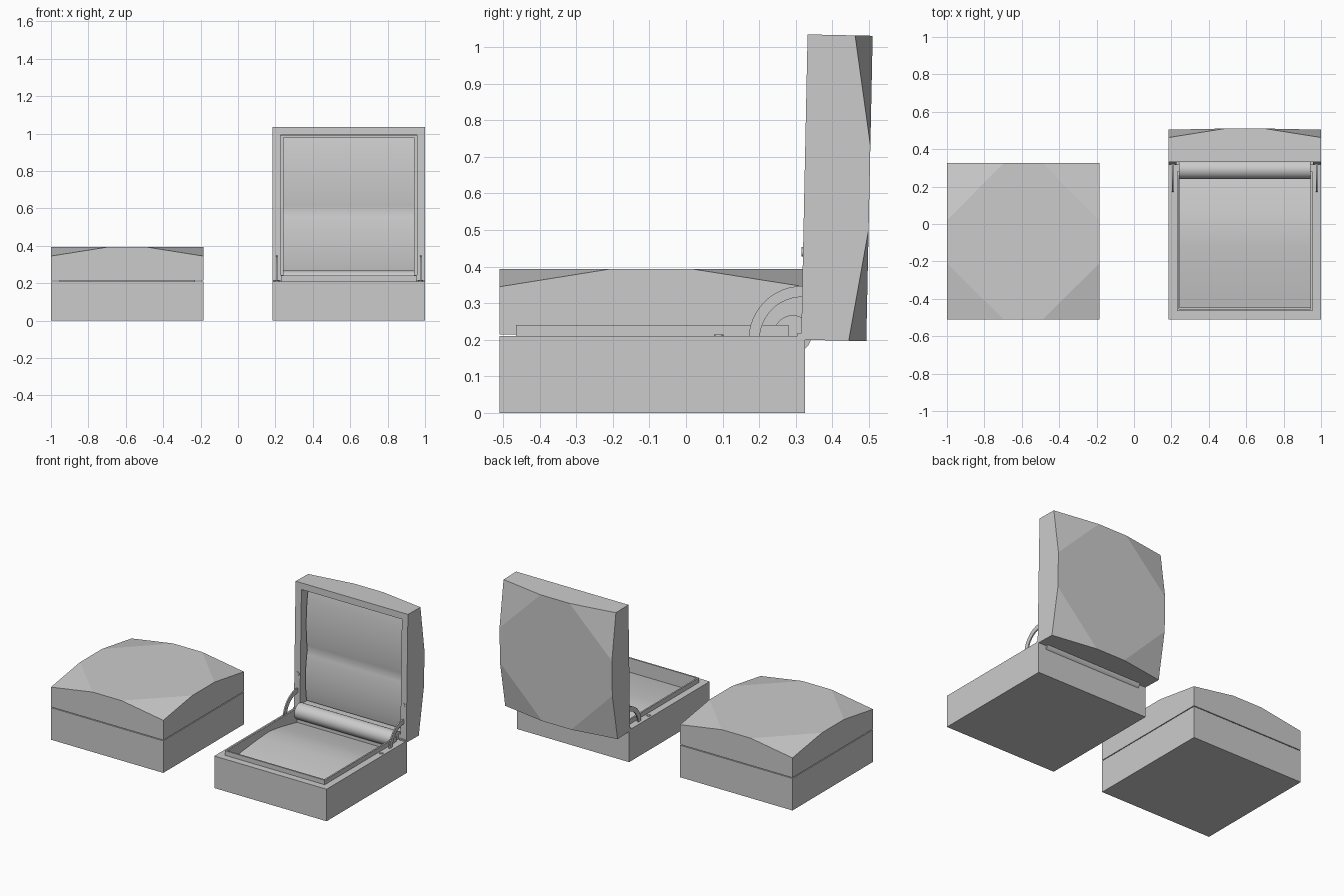
import bpy, bmesh, math
from mathutils import Vector, Matrix

if "Cube" in bpy.data.objects:
    bpy.data.objects.remove(bpy.data.objects["Cube"])

HALF = 0.4075            # half width of a box
FRONT, BACK = -0.51, 0.325
DEPTH = BACK - FRONT


def finish(bm, name, matrix=Matrix(), smooth=False):
    bmesh.ops.recalc_face_normals(bm, faces=bm.faces)
    mesh = bpy.data.meshes.new(name)
    bm.to_mesh(mesh)
    bm.free()
    ob = bpy.data.objects.new(name, mesh)
    bpy.context.collection.objects.link(ob)
    ob.matrix_world = matrix
    if smooth:
        bpy.ops.object.select_all(action='DESELECT')
        ob.select_set(True)
        bpy.context.view_layer.objects.active = ob
        bpy.ops.object.shade_smooth_by_angle(angle=math.radians(35))
    return ob


def hull(bm, points):
    verts = [bm.verts.new(p) for p in points]
    bmesh.ops.convex_hull(bm, input=verts)
    bmesh.ops.dissolve_limit(bm, angle_limit=0.02, verts=bm.verts, edges=bm.edges)
    bmesh.ops.recalc_face_normals(bm, faces=bm.faces)


def inset_push(bm, face, inset, dz):
    """Inset a horizontal face, then extrude it vertically."""
    bmesh.ops.inset_region(bm, faces=[face], thickness=inset, use_even_offset=True)
    new = bmesh.ops.extrude_discrete_faces(bm, faces=[face])['faces'][0]
    bmesh.ops.translate(bm, verts=new.verts, vec=(0, 0, dz))
    return new


def sweep_x(name, profile, x0, x1, matrix=Matrix(), smooth=False):
    """Closed (y, z) profile extruded along x."""
    bm = bmesh.new()
    f = bm.faces.new([bm.verts.new((x0, y, z)) for y, z in profile])
    ext = bmesh.ops.extrude_face_region(bm, geom=[f])['geom']
    bmesh.ops.translate(bm, verts=[v for v in ext if isinstance(v, bmesh.types.BMVert)],
                        vec=(x1 - x0, 0, 0))
    return finish(bm, name, matrix, smooth)


def disc(name, matrix, loc):
    bm = bmesh.new()
    bmesh.ops.create_cone(bm, cap_ends=True, segments=20, radius1=0.013, radius2=0.013,
                          depth=0.008, matrix=Matrix.Translation(loc))
    finish(bm, name, matrix, True)


def make_base(prefix, cx):
    # Tray with a raised inner lip
    bm = bmesh.new()
    hull(bm, [(x, y, z) for x in (-HALF, HALF) for y in (FRONT, BACK) for z in (0, 0.21)])
    top = max(bm.faces, key=lambda f: f.normal.z)
    lip = inset_push(bm, top, 0.045, 0.03)
    inset_push(bm, lip, 0.01, -0.15)
    place = Matrix.Translation((cx, 0, 0))
    finish(bm, prefix + "_base", place)
    # Floor pad with a soft ridge
    pad = [(-0.45, 0.095), (-0.45, 0.15), (-0.30, 0.178), (-0.12, 0.195), (-0.02, 0.2),
           (0.08, 0.187), (0.18, 0.168), (0.265, 0.15), (0.265, 0.095)]
    sweep_x(prefix + "_floor_pad", pad, cx - 0.35, cx + 0.35, smooth=True)


def make_lid(prefix, cx, hinge, angle):
    place = Matrix.Translation((cx, *hinge)) @ Matrix.Rotation(angle, 4, 'X')
    # Shell with four sloping corner facets, hinged at its back lower edge
    bm = bmesh.new()
    pts = [(x, y, z) for x in (-HALF, HALF) for y in (-DEPTH, 0) for z in (0, 0.13)]
    pts += [(x, y, 0.178) for x in (-0.105, 0.105) for y in (-DEPTH, 0)]
    pts += [(x, y, 0.178) for x in (-HALF, HALF) for y in (-0.535, -0.305)]
    hull(bm, pts)
    bottom = min(bm.faces, key=lambda f: f.normal.z)
    inset_push(bm, bottom, 0.043, 0.075)
    finish(bm, prefix + "_lid", place)
    # Lining made of two soft pads meeting at a crease
    prof = []
    for a, b in ((-0.78, -0.385), (-0.385, -0.055)):
        for i in range(13):
            t = i / 12
            if i == 0 and prof:
                continue
            prof.append((a + (b - a) * t, 0.052 - 0.016 * math.sin(math.pi * t) ** 0.8))
    prof += [(-0.055, 0.08), (-0.78, 0.08)]
    sweep_x(prefix + "_lid_pad", prof, -0.352, 0.352, place, True)
    return place


# Closed box on the left, open box on the right
make_base("closed", -0.5925)
make_lid("closed", -0.5925, (BACK, 0.215), 0)
CX = 0.5925
make_base("open", CX)
lid_place = make_lid("open", CX, (0.315, 0.2), math.radians(-91.2))

# Rolled lining along the hinge side
roll = [(0.292 + 0.052 * math.cos(i * math.pi / 16), 0.215 + 0.052 * math.sin(i * math.pi / 16))
        for i in range(32)]
sweep_x("lining_roll", roll, CX - 0.352, CX + 0.352, smooth=True)

# Curved hinge arms, hinge plates and closing studs on both sides
angles = [math.radians(90 + 90 * i / 12) for i in range(13)]
arm = [(0.318 + 0.147 * math.cos(a), 0.2 + 0.147 * math.sin(a)) for a in angles]
arm += [(0.318 + 0.117 * math.cos(a), 0.2 + 0.117 * math.sin(a)) for a in reversed(angles)]
plate = [(0.305, 0.205), (0.322, 0.205), (0.322, 0.218), (0.305, 0.218)]
for side, s in (("left", -1), ("right", 1)):
    x = CX + s * 0.384
    sweep_x(side + "_hinge_arm", arm, x - 0.004, x + 0.004, smooth=True)
    sweep_x(side + "_hinge_plate", plate, x - 0.022, x + 0.022)
    disc(side + "_base_stud", Matrix.Translation((x, 0.09, 0.21)), (0, 0, 0))
    disc(side + "_lid_stud", lid_place, (s * 0.384, -0.24, 0))
